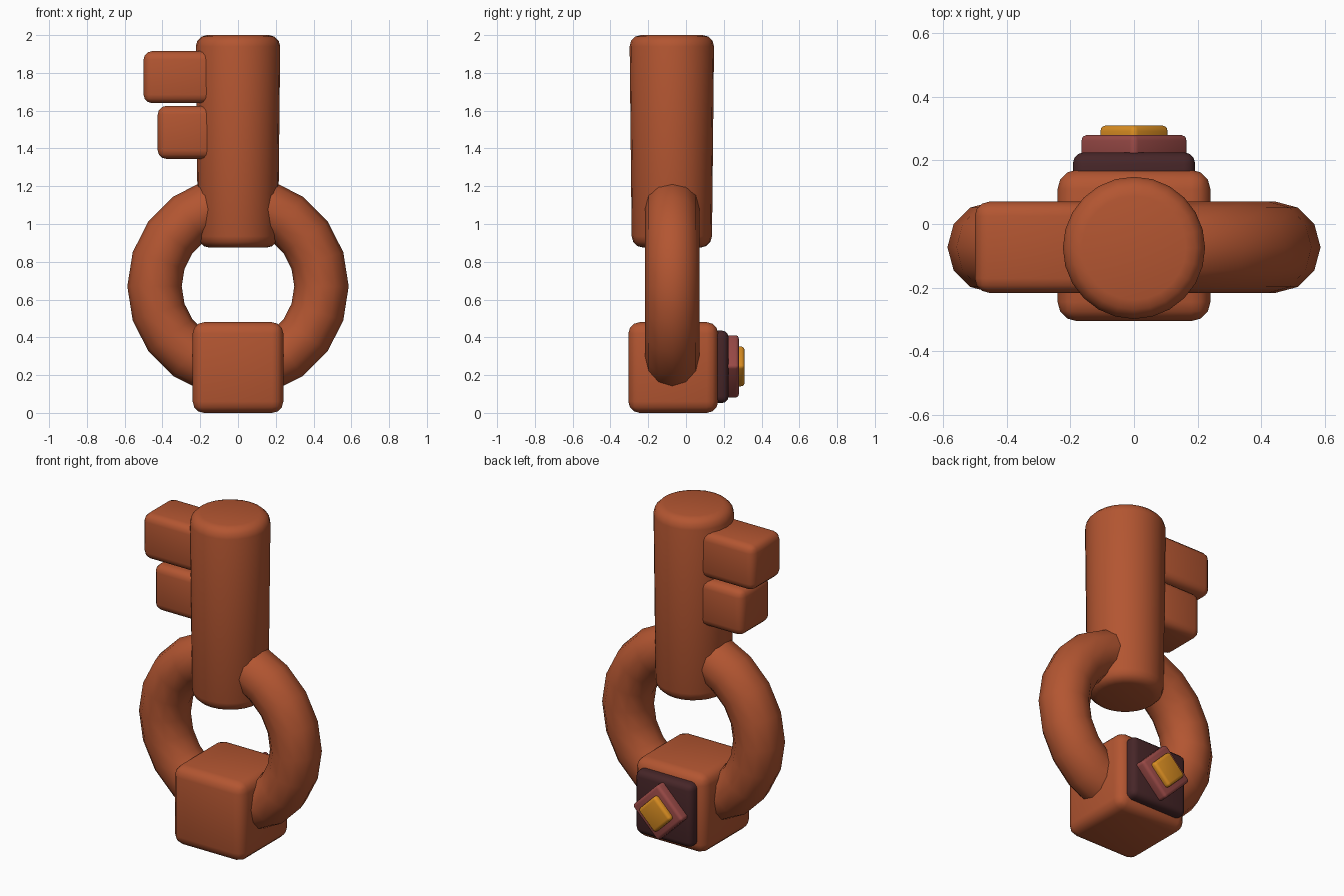
import bpy, math

if "Cube" in bpy.data.objects:
    bpy.data.objects.remove(bpy.data.objects["Cube"])


def mat(name, rgb):
    m = bpy.data.materials.new(name)
    m.diffuse_color = (*rgb, 1)
    m.use_nodes = True
    m.node_tree.nodes["Principled BSDF"].inputs["Base Color"].default_value = m.diffuse_color
    return m


RUST = mat("rust_brown", (0.45, 0.092, 0.031))
DARK = mat("dark_maroon", (0.062, 0.019, 0.021))
ROSE = mat("dusty_rose", (0.32, 0.068, 0.062))
GOLD = mat("gold", (0.70, 0.27, 0.016))
CY = -0.073  # depth of the key's centre plane


def finish(name, material, bevel=0.0, segments=3):
    o = bpy.context.object
    o.name = name
    o.data.materials.append(material)
    bpy.ops.object.transform_apply(location=False, rotation=True, scale=True)
    if bevel:
        b = o.modifiers.new("round", 'BEVEL')
        b.width, b.segments = bevel, segments
        b.limit_method, b.angle_limit = 'ANGLE', math.radians(40)
        bpy.ops.object.modifier_apply(modifier="round")
    bpy.ops.object.shade_smooth_by_angle(angle=math.radians(40))
    return o


def box(name, material, lo, hi, bevel, turn=0.0):
    bpy.ops.mesh.primitive_cube_add(
        size=1, location=[(a + b) / 2 for a, b in zip(lo, hi)], rotation=(0, turn, 0))
    bpy.context.object.scale = [b - a for a, b in zip(lo, hi)]
    return finish(name, material, bevel)


# slightly tapered round shaft
bpy.ops.mesh.primitive_cone_add(vertices=24, radius1=0.212, radius2=0.224,
                                depth=1.125, location=(0, CY - 0.002, 1.4375))
finish("shaft", RUST, 0.06)

# ring handle
bpy.ops.mesh.primitive_torus_add(major_segments=20, minor_segments=12,
                                 major_radius=0.442, minor_radius=0.144,
                                 location=(0, CY, 0.67), rotation=(math.pi / 2, 0, 0))
finish("ring", RUST)

# two teeth of different length
for name, x, z0, z1 in (("upper_tooth", -0.5, 1.64, 1.915), ("lower_tooth", -0.425, 1.345, 1.625)):
    box(name, RUST, (x, CY - 0.143, z0), (-0.12, CY + 0.143, z1), 0.045)

# base block
box("base_block", RUST, (-0.24, -0.305, 0), (0.24, 0.17, 0.48), 0.06)

# emblem stack on the back of the block
box("emblem_plate", DARK, (-0.192, 0.10, 0.052), (0.192, 0.225, 0.436), 0.035)
for name, m, half, y0, y1 in (("emblem_diamond", ROSE, 0.122, 0.19, 0.28),
                              ("emblem_gem", GOLD, 0.08, 0.24, 0.31)):
    box(name, m, (-half, y0, 0.246 - half), (half, y1, 0.246 + half), 0.018, math.pi / 4)
